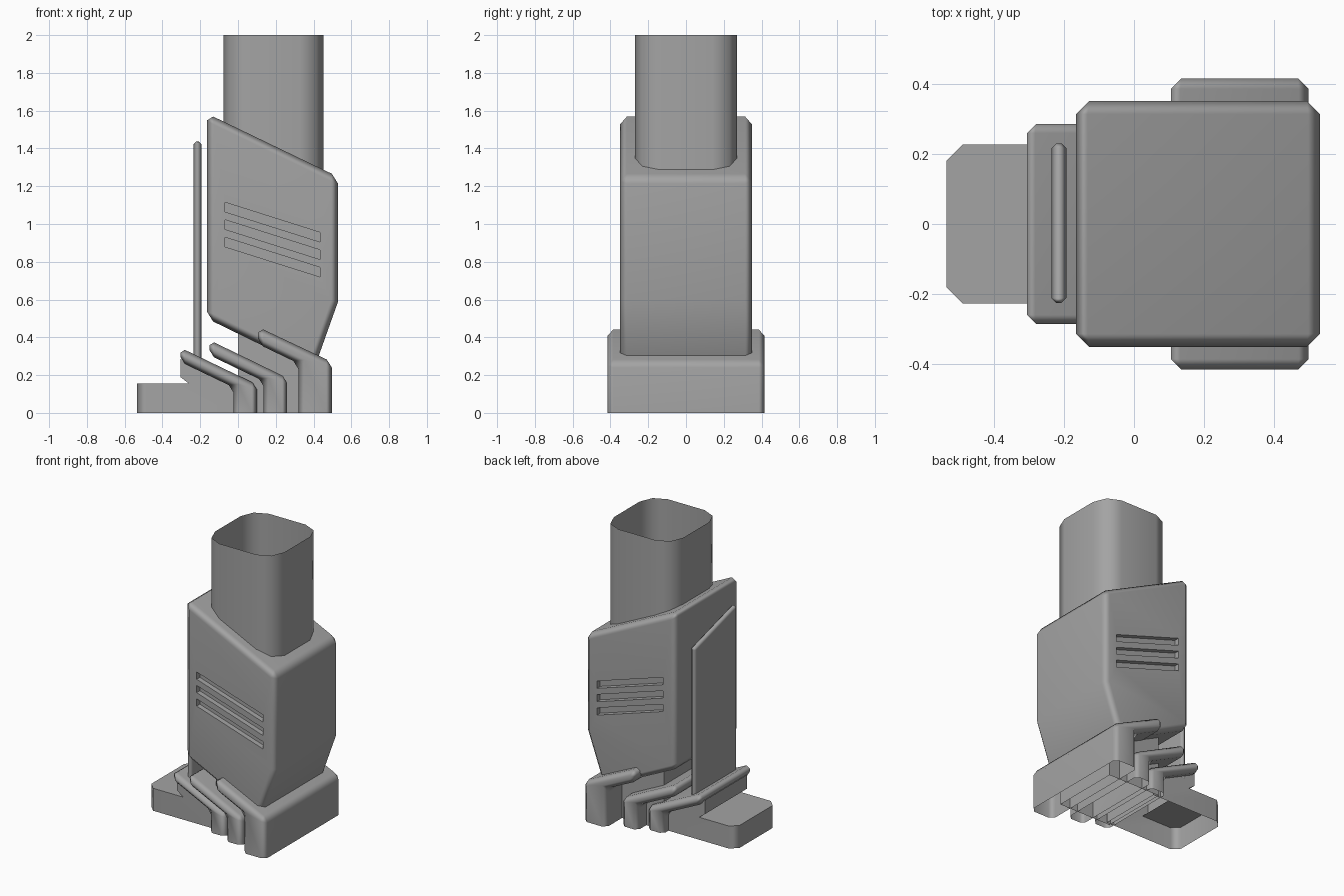
import bpy, bmesh, math
from mathutils import Vector

cube = bpy.data.objects.get("Cube")
if cube:
    bpy.data.objects.remove(cube, do_unlink=True)

grey = bpy.data.materials.new("plain grey")
grey.use_nodes = True
GREY = (0.37, 0.37, 0.37, 1)
grey.diffuse_color = GREY
grey.node_tree.nodes["Principled BSDF"].inputs["Base Color"].default_value = GREY


def finish(name, bm):
    mesh = bpy.data.meshes.new(name)
    bm.to_mesh(mesh)
    bm.free()
    obj = bpy.data.objects.new(name, mesh)
    bpy.context.collection.objects.link(obj)
    mesh.materials.append(grey)
    return obj


def smooth(obj):
    bpy.ops.object.select_all(action='DESELECT')
    obj.select_set(True)
    bpy.context.view_layer.objects.active = obj
    bpy.ops.object.shade_smooth_by_angle(angle=math.radians(50))
    obj.modifiers.new("even_normals", 'WEIGHTED_NORMAL').keep_sharp = True


def is_corner(edge):
    return edge.calc_face_angle(0) > math.radians(30)


def prism(name, profile, y0, y1, bevel=0, pick=is_corner, open_base=False):
    """Side profile (x, z) extruded across y, chamfered, optionally open at the ground."""
    bm = bmesh.new()
    base = bm.faces.new([bm.verts.new((x, y0, z)) for x, z in profile])
    grown = bmesh.ops.extrude_face_region(bm, geom=[base])["geom"]
    bmesh.ops.translate(bm, vec=(0, y1 - y0, 0),
                        verts=[v for v in grown if isinstance(v, bmesh.types.BMVert)])
    bmesh.ops.recalc_face_normals(bm, faces=bm.faces)
    if bevel:
        bmesh.ops.bevel(bm, geom=[e for e in bm.edges if pick(e)], offset=bevel,
                        segments=1, affect='EDGES', clamp_overlap=True)
    if open_base:
        bmesh.ops.bisect_plane(bm, geom=bm.verts[:] + bm.edges[:] + bm.faces[:],
                               plane_co=(0, 0, 0), plane_no=(0, 0, 1), clear_inner=True)
    return finish(name, bm)


# Shin housing
shin = prism("shin_housing",
             [(-.165, .5), (.40, .225), (.53, .59), (.53, 1.25), (-.165, 1.585)],
             -.35, .35, .037)

# Three slanted vent slots on both sides
for side in (-1, 1):
    for i in range(3):
        drop = i * .0925
        slot = prism("vent_cutter",
                     [(-.07, 1.065 - drop), (.435, .905 - drop),
                      (.435, .955 - drop), (-.07, 1.115 - drop)],
                     side * .35 - .035, side * .35 + .035)
        slot.hide_render = True
        cut = shin.modifiers.new("vent", 'BOOLEAN')
        cut.operation, cut.solver, cut.object = 'DIFFERENCE', 'EXACT', slot
        bpy.ops.object.select_all(action='DESELECT')
        shin.select_set(True)
        bpy.context.view_layer.objects.active = shin
        bpy.ops.object.modifier_apply(modifier=cut.name)
        bpy.data.objects.remove(slot, do_unlink=True)
smooth(shin)

# Thin open tube with rounded corners
quarter = [(.265, .14), (.228, .23), (.14, .27)]
ring = quarter + [(-x, y) for x, y in reversed(quarter)]
ring += [(-x, -y) for x, y in ring]
bm = bmesh.new()
low, high = [[bm.verts.new((x + .187, y, z)) for x, y in ring] for z in (1.15, 2)]
for i in range(len(ring)):
    j = (i + 1) % len(ring)
    bm.faces.new((low[i], low[j], high[j], high[i]))
smooth(finish("upper_tube", bm))

# Instep plate, with a top edge slanted across y
plate = prism("instep_plate", [(-.235, .2), (-.193, .2), (-.193, 1.44), (-.235, 1.44)],
              -.225, .23)
for v in plate.data.vertices:
    if v.co.z > 1 and v.co.y > 0:
        v.co.z -= .13
bm = bmesh.new()
bm.from_mesh(plate.data)
bmesh.ops.bevel(bm, geom=[e for e in bm.edges if is_corner(e)], offset=.014,
                segments=1, affect='EDGES')
bm.to_mesh(plate.data)
bm.free()
smooth(plate)


# Bent armour bands of the foot, each one open underneath
def band(name, left, top, under, inner, outer, shoulder, half_width, bevel):
    bend = under - (inner - left) * .48
    profile = [(left, top), (left, under), (inner, bend), (inner, -.2),
               (outer, -.2), (outer, shoulder)]
    smooth(prism(name, profile, -half_width, half_width, bevel, open_base=True))


band("toe_band", -.305, .345, .27, -.025, .1, .15, .285, .026)
band("middle_band", -.15, .385, .305, .135, .26, .185, .335, .026)
band("heel_cover", .105, .455, .365, .32, .497, .27, .415, .03)


# Toe block with clipped front corners
def toe_corner(edge):
    a, b = (v.co for v in edge.verts)
    return a.x < -.5 and b.x < -.5 and abs(a.y - b.y) < .01


toe = prism("toe_block",
            [(-.535, -.2), (.03, -.2), (.03, .13), (-.305, .285), (-.305, .19),
             (-.26, .155), (-.535, .155)],
            -.227, .227, .047, toe_corner, True)
smooth(toe)

# Inner ankle core filling the gaps between the bands
core = prism("ankle_core", [(0, -.2), (.4, -.2), (.4, .23), (.2, .4), (0, .43)],
             -.24, .24, open_base=True)
smooth(core)
